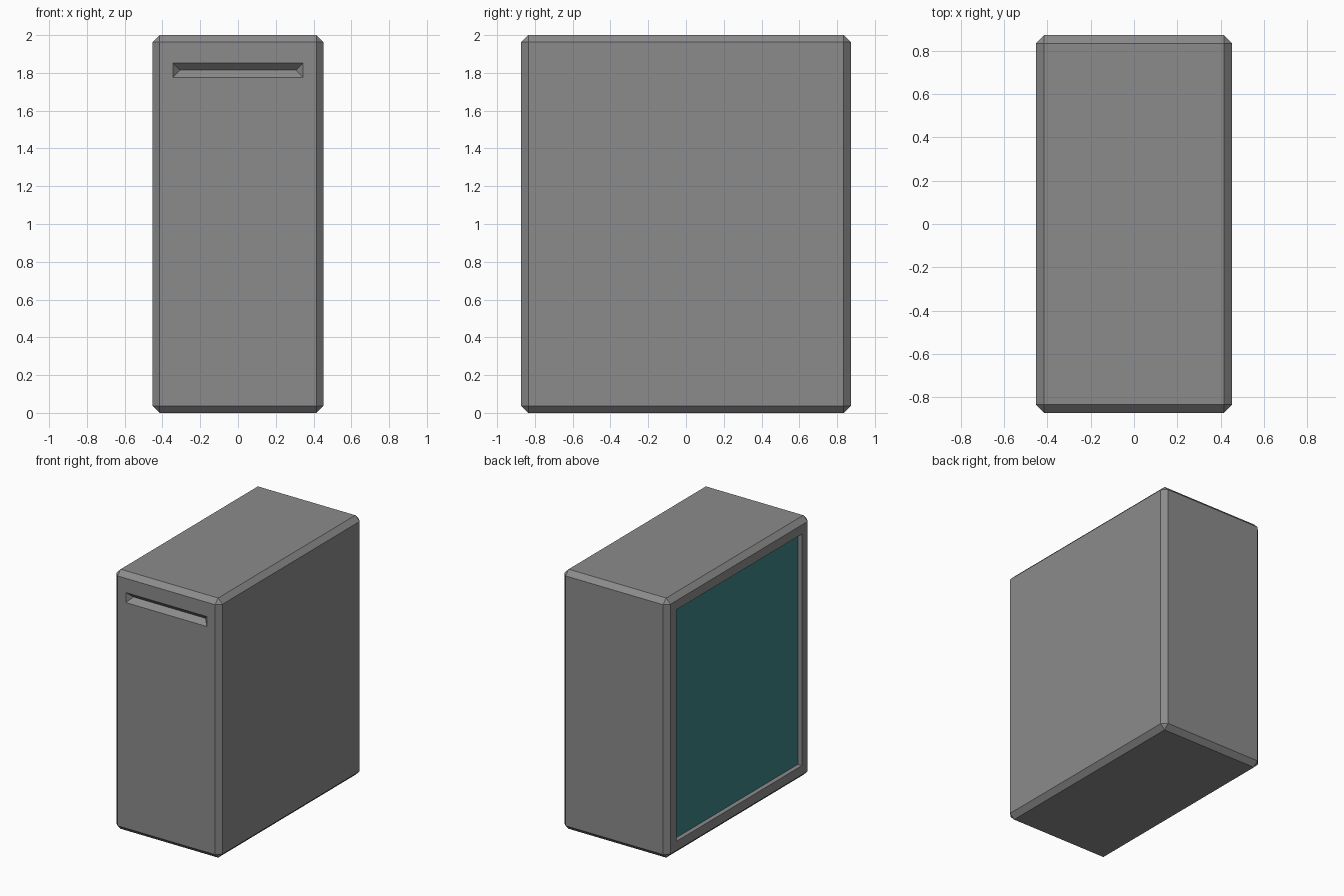
import bpy, bmesh
from mathutils import Vector

if "Cube" in bpy.data.objects:
    bpy.data.objects.remove(bpy.data.objects["Cube"])

WIDTH, DEPTH, HEIGHT, CHAMFER = 0.906, 1.745, 2.0, 0.0375


def material(name, color):
    mat = bpy.data.materials.new(name)
    mat.diffuse_color = (*color, 1)
    mat.use_nodes = True
    mat.node_tree.nodes["Principled BSDF"].inputs["Base Color"].default_value = mat.diffuse_color
    return mat


def add_object(name, bm, mats):
    bmesh.ops.recalc_face_normals(bm, faces=bm.faces[:])
    mesh = bpy.data.meshes.new(name)
    bm.to_mesh(mesh)
    bm.free()
    for mat in mats:
        mesh.materials.append(mat)
    obj = bpy.data.objects.new(name, mesh)
    bpy.context.collection.objects.link(obj)
    return obj


grey = material("case grey", (0.26, 0.26, 0.26))
teal = material("tinted teal glass", (0.05, 0.235, 0.235))

# Case: chamfered box
bm = bmesh.new()
bmesh.ops.create_cube(bm, size=1)
for v in bm.verts:
    v.co = Vector((v.co.x * WIDTH, v.co.y * DEPTH, (v.co.z + 0.5) * HEIGHT))
bmesh.ops.bevel(bm, geom=bm.edges[:], offset=CHAMFER, segments=1, affect='EDGES')

# Side window: inset the left face, then sink it straight in
bm.normal_update()
side = min(bm.faces, key=lambda f: f.calc_center_median().x)
bmesh.ops.inset_region(bm, faces=[side], thickness=0.1)
bmesh.ops.inset_region(bm, faces=[side], thickness=0)
for v in side.verts:
    v.co.x += 0.035
side.material_index = 1
case = add_object("computer_case", bm, [grey, teal])

# Drive slot: wedge cutter with 45 degree sides and a sharp inner ridge
bm = bmesh.new()
y0, z0, half_w, half_h, reach = -DEPTH / 2, 1.8145, 0.345, 0.0385, 0.02
outer = [bm.verts.new((sx * (half_w + reach), y0 - reach, z0 + sz * (half_h + reach)))
         for sx, sz in ((-1, -1), (1, -1), (1, 1), (-1, 1))]
left, right = [bm.verts.new((s * (half_w - half_h), y0 + half_h, z0)) for s in (-1, 1)]
a, b, c, d = outer
for loop in ((a, b, c, d), (a, b, right, left), (d, c, right, left), (a, d, left), (b, c, right)):
    bm.faces.new(loop)
cutter = add_object("drive_slot_cutter", bm, [grey])
cutter.hide_render = True
cutter.hide_viewport = True
cutter.display_type = 'WIRE'

cut = case.modifiers.new("drive slot", 'BOOLEAN')
cut.operation = 'DIFFERENCE'
cut.solver = 'EXACT'
cut.object = cutter
